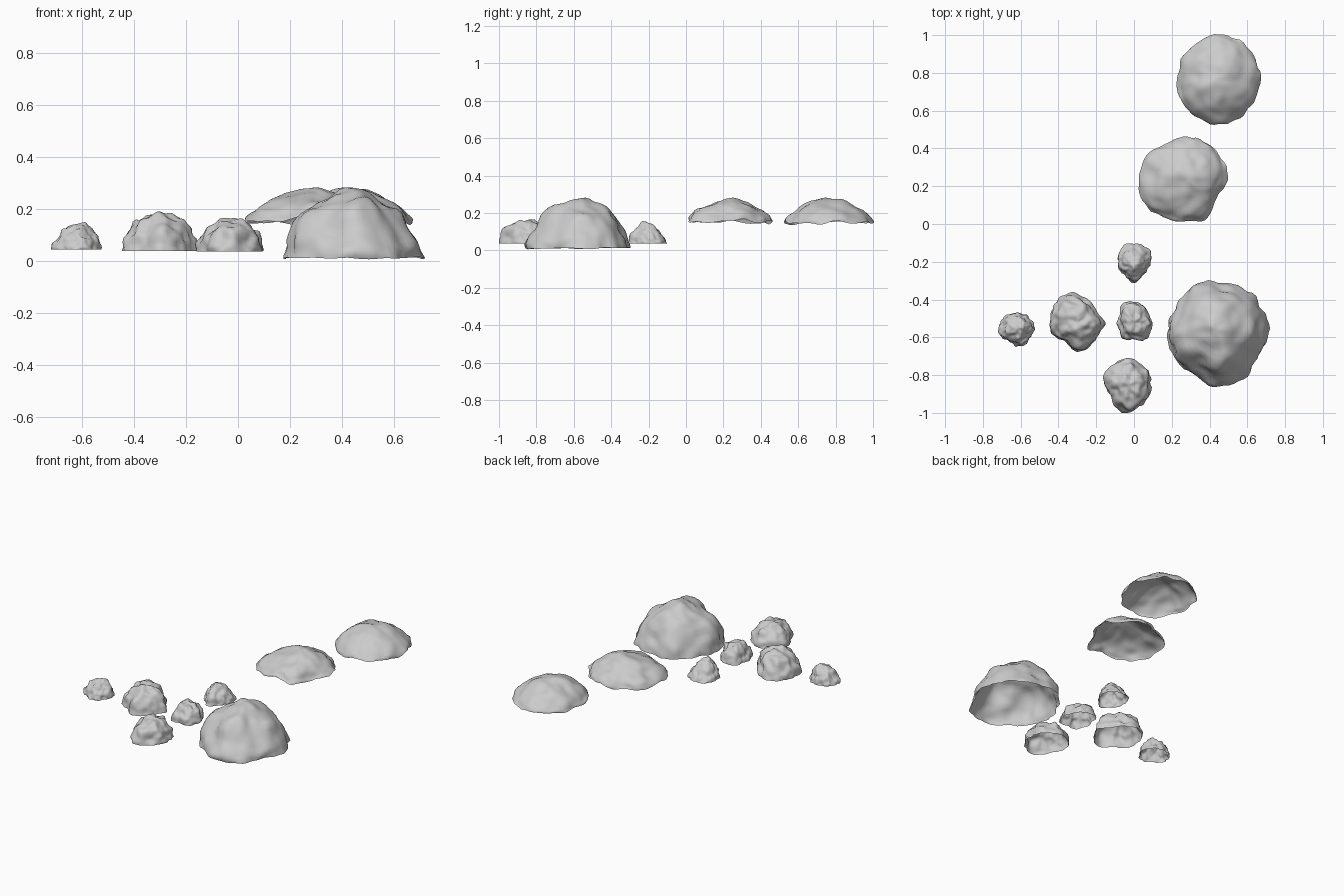
import bpy, bmesh, math
from mathutils import Vector, noise

if "Cube" in bpy.data.objects:
    bpy.data.objects.remove(bpy.data.objects["Cube"])

SEG, RINGS = 64, 18


def outline(radii, ang):
    """Smooth closed interpolation of footprint radii (in hundredths)."""
    n = len(radii)
    f = ang / (2 * math.pi) * n
    i, t = int(f), f - int(f)
    a, b, c, d = (radii[(i + k) % n] for k in (-1, 0, 1, 2))
    return 0.01 * (b + 0.5 * t * (c - a + t * (2*a - 5*b + 4*c - d + t * (3*(b - c) + d - a))))


def rock(name, centre, base, top, radii, peak=(0, 0), power=(2, 0.55), rough=0.1,
         rim=0.0, ragged=0.05, seed=0):
    """Open-bottomed lumpy dome with a measured footprint."""
    cx, cy = centre
    size = sum(radii) / len(radii) * 0.01
    off = Vector((seed * 7.3, seed * 3.1, seed * 5.7))

    def point(ring, seg):
        s = ring / RINGS
        ang = 2 * math.pi * seg / SEG
        t = math.sin(s * math.pi / 2)
        r = outline(radii, ang) * t
        # ragged skirt
        r *= 1 + ragged * s ** 3 * noise.noise(Vector((math.cos(ang), math.sin(ang), s)) * 4.5 + off)
        z = (top - base) * max(0, 1 - t ** power[0]) ** power[1]
        lean = 1 - t * t
        p = Vector((r * math.cos(ang) + peak[0] * lean, r * math.sin(ang) + peak[1] * lean, z))
        # lumps, fading out sideways at the footprint
        q = p / size
        d = noise.noise(q * 2.1 + off) + 0.55 * noise.noise(q * 4.3 + off)
        nrm = Vector((q.x, q.y, q.z + 0.3)).normalized()
        p += nrm * d * rough * size * min(1, (1 - s) * 4)
        p.z += rim * noise.noise(q * 2.5 - off) * s * s
        return p

    bm = bmesh.new()
    apex = bm.verts.new(point(0, 0))
    rows = [[bm.verts.new(point(r, s)) for s in range(SEG)] for r in range(1, RINGS + 1)]
    for s in range(SEG):
        n = (s + 1) % SEG
        bm.faces.new((apex, rows[0][s], rows[0][n]))
        for a, b in zip(rows, rows[1:]):
            bm.faces.new((a[s], b[s], b[n], a[n]))
    # fit the height to the measured top
    zmax = max(v.co.z for v in bm.verts)
    for v in bm.verts:
        if v.co.z > 0:
            v.co.z *= (top - base) / zmax
        v.co += Vector((cx, cy, base))
    for f in bm.faces:
        f.smooth = True
    me = bpy.data.meshes.new(name)
    bm.to_mesh(me)
    bm.free()
    ob = bpy.data.objects.new(name, me)
    bpy.context.collection.objects.link(ob)


# Large boulder
rock("large_boulder", (0.45, -0.58), 0.01, 0.282,
     [26.5, 26, 27, 26.5, 28.5, 27, 27, 27, 25, 28, 26.5, 24],
     peak=(-0.02, 0.02), power=(1.9, 0.63), rough=0.09, rim=0.01, ragged=0.09, seed=1)
# Two shallow slabs raised above the ground
rock("middle_slab", (0.26, 0.235), 0.15, 0.282,
     [23.5, 23.5, 23, 22.5, 21, 23.5, 23.5, 24, 22.5, 22, 23.5, 20],
     peak=(0.03, 0), power=(1.7, 0.65), rough=0.08, rim=0.025, ragged=0.06, seed=2)
rock("back_slab", (0.45, 0.765), 0.147, 0.282,
     [22, 22, 23, 23.5, 22.5, 22.5, 21.5, 23.5, 23, 24, 22.5, 22],
     peak=(-0.02, 0), power=(1.6, 0.72), rough=0.06, rim=0.018, ragged=0.06, seed=3)
# Small stones
rock("left_stone", (-0.30, -0.52), 0.037, 0.19,
     [14.5, 11.5, 13, 15, 16, 15, 14.5, 14.5, 12, 15.5, 14, 13],
     rough=0.16, ragged=0.09, seed=4)
rock("far_left_stone", (-0.625, -0.55), 0.042, 0.148,
     [9.5, 9, 8.5, 8, 8, 8.5, 9, 9, 8, 9.5, 10, 9],
     peak=(0.01, 0), power=(2, 0.65), rough=0.2, ragged=0.15, seed=5)
rock("front_stone", (-0.035, -0.85), 0.036, 0.165,
     [12.5, 13, 12.5, 14, 13, 13, 12.5, 10.5, 13, 15, 13, 13],
     peak=(0.01, 0), rough=0.16, ragged=0.09, seed=6)
rock("centre_stone", (0, -0.52), 0.038, 0.145,
     [9.5, 9, 10, 11, 11.5, 8.5, 9, 9, 10.5, 9, 11, 10],
     rough=0.16, ragged=0.1, seed=7)
rock("upper_stone", (0, -0.195), 0.036, 0.157,
     [9, 10, 9.5, 9.5, 9.5, 9, 8.5, 9, 9, 11.5, 9, 8.5],
     peak=(0, -0.02), power=(1.6, 0.8), rough=0.16, ragged=0.1, seed=8)
